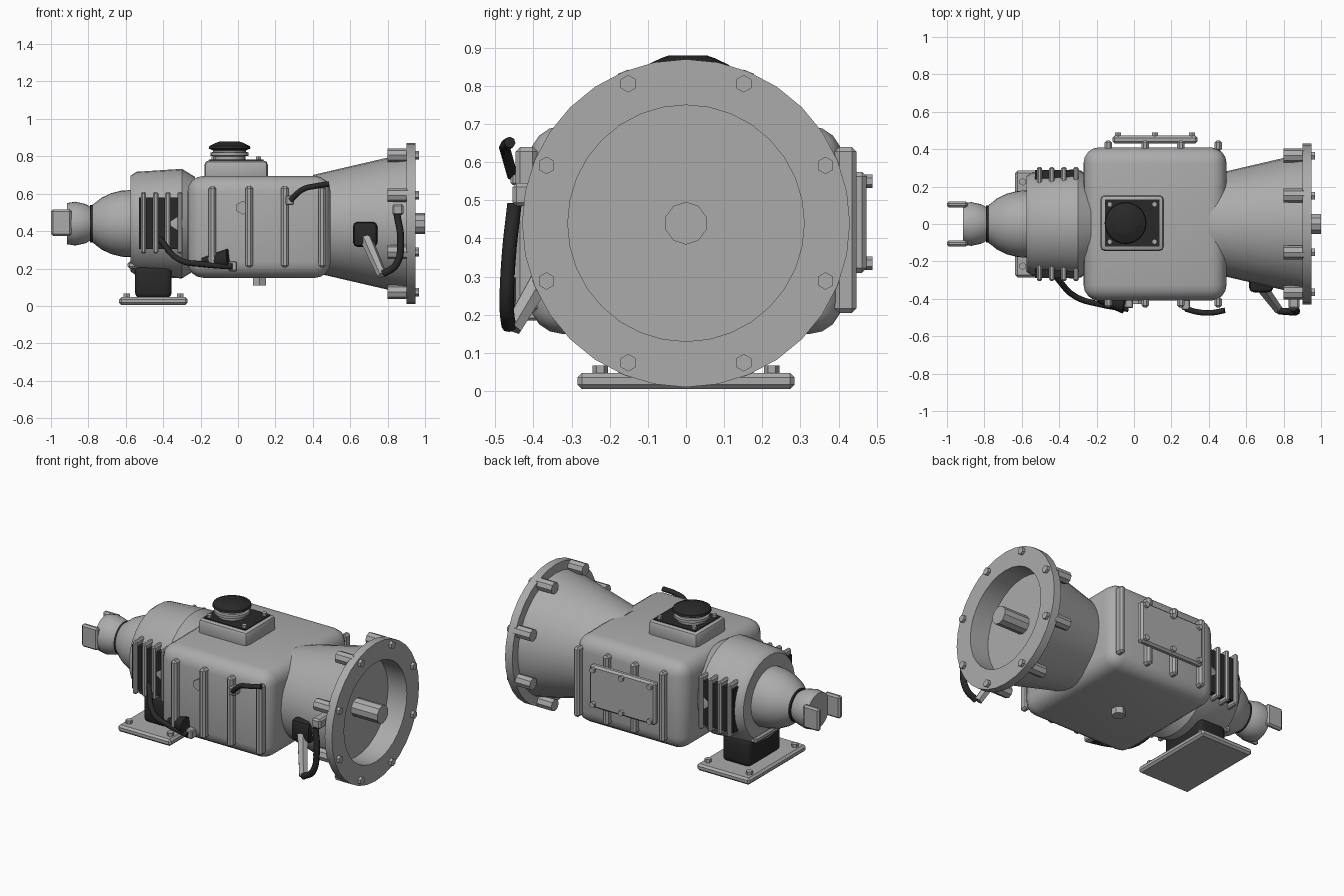
import bpy, bmesh, math
from mathutils import Vector

cube = bpy.data.objects.get("Cube")
if cube:
    bpy.data.objects.remove(cube, do_unlink=True)

AXIS = 0.44  # height of the shaft line


def material(name, value):
    m = bpy.data.materials.new(name)
    m.use_nodes = True
    m.diffuse_color = (value, value, value, 1)
    m.node_tree.nodes["Principled BSDF"].inputs["Base Color"].default_value = (value, value, value, 1)
    return m


METAL = material("cast_metal", 0.41)
RUBBER = material("black_rubber", 0.022)


def finish(name, bm, mat, smooth=True):
    bmesh.ops.recalc_face_normals(bm, faces=bm.faces)
    me = bpy.data.meshes.new(name)
    bm.to_mesh(me)
    bm.free()
    ob = bpy.data.objects.new(name, me)
    bpy.context.collection.objects.link(ob)
    me.materials.append(mat)
    if smooth:
        bpy.ops.object.select_all(action='DESELECT')
        ob.select_set(True)
        bpy.context.view_layer.objects.active = ob
        bpy.ops.object.shade_smooth_by_angle(angle=math.radians(35))
    return ob


def box(name, lo, hi, mat=METAL, bevel=0.0, segments=1):
    bm = bmesh.new()
    bmesh.ops.create_cube(bm, size=1)
    for v in bm.verts:
        v.co = Vector([(a + b) / 2 + c * (b - a) for a, b, c in zip(lo, hi, v.co)])
    if bevel:
        bmesh.ops.bevel(bm, geom=bm.edges[:], offset=bevel, segments=segments,
                        profile=0.5, affect='EDGES')
    return finish(name, bm, mat, segments > 1)


def lathe(name, profile, mat=METAL, sides=32, centre=None):
    """Spin (position, radius) pairs round the shaft line, or upright at a centre."""
    bm = bmesh.new()
    pts = []
    for p, r in profile:
        co = (p, 0, AXIS + r) if centre is None else (centre[0] + r, centre[1], p)
        pts.append(bm.verts.new(co))
    edges = [bm.edges.new(pair) for pair in zip(pts, pts[1:])]
    bmesh.ops.spin(bm, geom=pts + edges, steps=sides, angle=math.tau,
                   cent=(0, 0, AXIS) if centre is None else (*centre, 0),
                   axis=(1, 0, 0) if centre is None else (0, 0, 1))
    bmesh.ops.remove_doubles(bm, verts=bm.verts, dist=0.0005)
    return finish(name, bm, mat)


def rod(name, a, b, r1, r2=None, mat=METAL, sides=6):
    """Straight or tapered prism between two points."""
    a, b = Vector(a), Vector(b)
    bm = bmesh.new()
    bmesh.ops.create_cone(bm, cap_ends=True, segments=sides, radius1=r1,
                          radius2=r1 if r2 is None else r2, depth=(b - a).length)
    rot = (b - a).to_track_quat('Z', 'Y')
    for v in bm.verts:
        v.co = rot @ v.co + (a + b) / 2
    return finish(name, bm, mat, sides > 6)


def hose(name, points, radius):
    cu = bpy.data.curves.new(name, 'CURVE')
    cu.dimensions = '3D'
    cu.bevel_depth = radius
    cu.bevel_resolution = 2
    cu.resolution_u = 5
    cu.use_fill_caps = True
    sp = cu.splines.new('BEZIER')
    sp.bezier_points.add(len(points) - 1)
    for bp, p in zip(sp.bezier_points, points):
        bp.co = p
        bp.handle_left_type = bp.handle_right_type = 'AUTO'
    ob = bpy.data.objects.new(name, cu)
    bpy.context.collection.objects.link(ob)
    cu.materials.append(RUBBER)


# Bell housing with open recess, and input shaft
lathe("bell_housing", [(0.40, 0), (0.40, 0.26), (0.80, 0.353), (0.90, 0.375), (0.90, 0.43),
                       (0.95, 0.43), (0.95, 0.31), (0.82, 0.31), (0.82, 0)])
rod("input_shaft", (0.80, 0, AXIS), (1.0, 0, AXIS), 0.056, sides=10)
for i in range(8):
    a = math.radians(22.5 + 45 * i)
    y, z = 0.396 * math.cos(a), AXIS + 0.396 * math.sin(a)
    rod("flange_boss", (0.80, y, z), (0.91, y, z), 0.037, sides=8)
    rod("flange_bolt", (0.94, y, z), (0.968, y, z), 0.023)

# Main gear case with side ribs
box("gear_case", (-0.27, -0.41, 0.15), (0.495, 0.41, 0.695), METAL, 0.085, 4)
for side in (-1, 1):
    y0, y1 = sorted((side * 0.39, side * 0.447))
    for x in (-0.137, 0.06, 0.25, 0.45):
        box("case_rib", (x - 0.02, y0, 0.205), (x + 0.02, y1, 0.64), METAL, 0.012)
    # Cooling panel and fins on the rear section
    y0, y1 = sorted((side * 0.18, side * 0.288))
    box("cooling_panel", (-0.53, y0, 0.305), (-0.30, y1, 0.58), RUBBER)
    y0, y1 = sorted((side * 0.2, side * 0.305))
    for i in range(4):
        x = -0.505 + i * 0.065
        box("cooling_fin", (x - 0.014, y0, 0.28), (x + 0.014, y1, 0.61), METAL, 0.008)

# Back cover plate
box("cover_plate", (-0.115, 0.43, 0.31), (0.34, 0.473, 0.575), METAL, 0.012)
for x in (-0.085, 0.112, 0.31):
    for z in (0.335, 0.55):
        rod("cover_bolt", (x, 0.46, z), (x, 0.489, z), 0.018)

# Plugs
rod("drain_plug", (0.115, 0, 0.11), (0.115, 0, 0.17), 0.04)
rod("fill_plug", (0.025, -0.40, 0.525), (0.025, -0.428, 0.525), 0.037)

# Rear section, tail cone and drive yoke
lathe("rear_section", [(-0.575, 0), (-0.575, 0.255), (-0.545, 0.277), (-0.30, 0.293),
                       (-0.23, 0.25), (-0.23, 0)])
lathe("tail_cone", [(-0.56, 0), (-0.56, 0.18), (-0.62, 0.177), (-0.68, 0.162), (-0.73, 0.138),
                    (-0.785, 0.095), (-0.785, 0)])
lathe("tail_seal", [(-0.77, 0), (-0.77, 0.1), (-0.79, 0.1), (-0.79, 0)], RUBBER)
lathe("drive_yoke", [(-0.78, 0), (-0.78, 0.085), (-0.815, 0.105), (-0.87, 0.117),
                     (-0.915, 0.11), (-0.915, 0)])
for y in (-0.104, 0.104):
    box("yoke_ear", (-1.0, y - 0.016, AXIS - 0.065), (-0.89, y + 0.016, AXIS + 0.075), METAL, 0.01)

# Rear mount
box("mount_bracket", (-0.59, -0.15, 0.2), (-0.29, 0.15, 0.237), METAL, 0.01)
box("mount_rubber", (-0.55, -0.16, 0.04), (-0.355, 0.16, 0.215), RUBBER, 0.03, 3)
box("mount_plate", (-0.635, -0.285, 0.005), (-0.27, 0.285, 0.047), METAL, 0.012)
for x in (-0.595, -0.31):
    for y in (-0.225, 0.225):
        rod("mount_bolt", (x, y, 0.04), (x, y, 0.067), 0.02)

# Shifter tower with rubber boot
box("shifter_base", (-0.18, -0.145, 0.66), (0.16, 0.155, 0.778), METAL, 0.025, 2)
box("shifter_gasket", (-0.155, -0.12, 0.772), (0.135, 0.13, 0.783), RUBBER)
for x in (-0.13, 0.11):
    for y in (-0.095, 0.105):
        rod("shifter_bolt", (x, y, 0.77), (x, y, 0.8), 0.015)
lathe("shifter_collar", [(0.78, 0), (0.78, 0.085), (0.80, 0.085), (0.803, 0.102), (0.82, 0.102),
                         (0.823, 0.088), (0.85, 0.085), (0.85, 0)], METAL, 24, (-0.045, 0.005))
lathe("shifter_boot", [(0.83, 0), (0.83, 0.085), (0.842, 0.112), (0.855, 0.108),
                       (0.873, 0.07), (0.88, 0.05), (0.88, 0)], RUBBER, 24, (-0.045, 0.005))

# Clutch fork
box("fork_boot", (0.615, -0.365, 0.315), (0.745, -0.24, 0.45), RUBBER, 0.025, 2)
rod("clutch_fork", (0.685, -0.34, 0.36), (0.77, -0.455, 0.165), 0.034, 0.026)
box("hose_bracket", (0.825, -0.455, 0.485), (0.885, -0.34, 0.545), METAL, 0.01)

# Hoses and their fittings
hose("clutch_hose", [(0.85, -0.45, 0.49), (0.87, -0.465, 0.35), (0.845, -0.47, 0.22),
                     (0.775, -0.465, 0.17)], 0.019)
hose("rear_hose", [(-0.42, -0.28, 0.36), (-0.31, -0.39, 0.245), (-0.18, -0.43, 0.222),
                   (-0.03, -0.455, 0.21)], 0.016)
hose("vent_hose", [(0.28, -0.455, 0.565), (0.35, -0.472, 0.625), (0.41, -0.475, 0.64),
                   (0.485, -0.462, 0.652)], 0.015)
box("rear_hose_fitting", (-0.05, -0.45, 0.185), (-0.005, -0.38, 0.24), METAL, 0.006)
box("vent_hose_fitting", (0.255, -0.46, 0.54), (0.30, -0.40, 0.59), METAL, 0.006)
rod("sensor_boot", (-0.05, -0.425, 0.25), (-0.19, -0.395, 0.235), 0.055, 0.025, RUBBER, 12)
